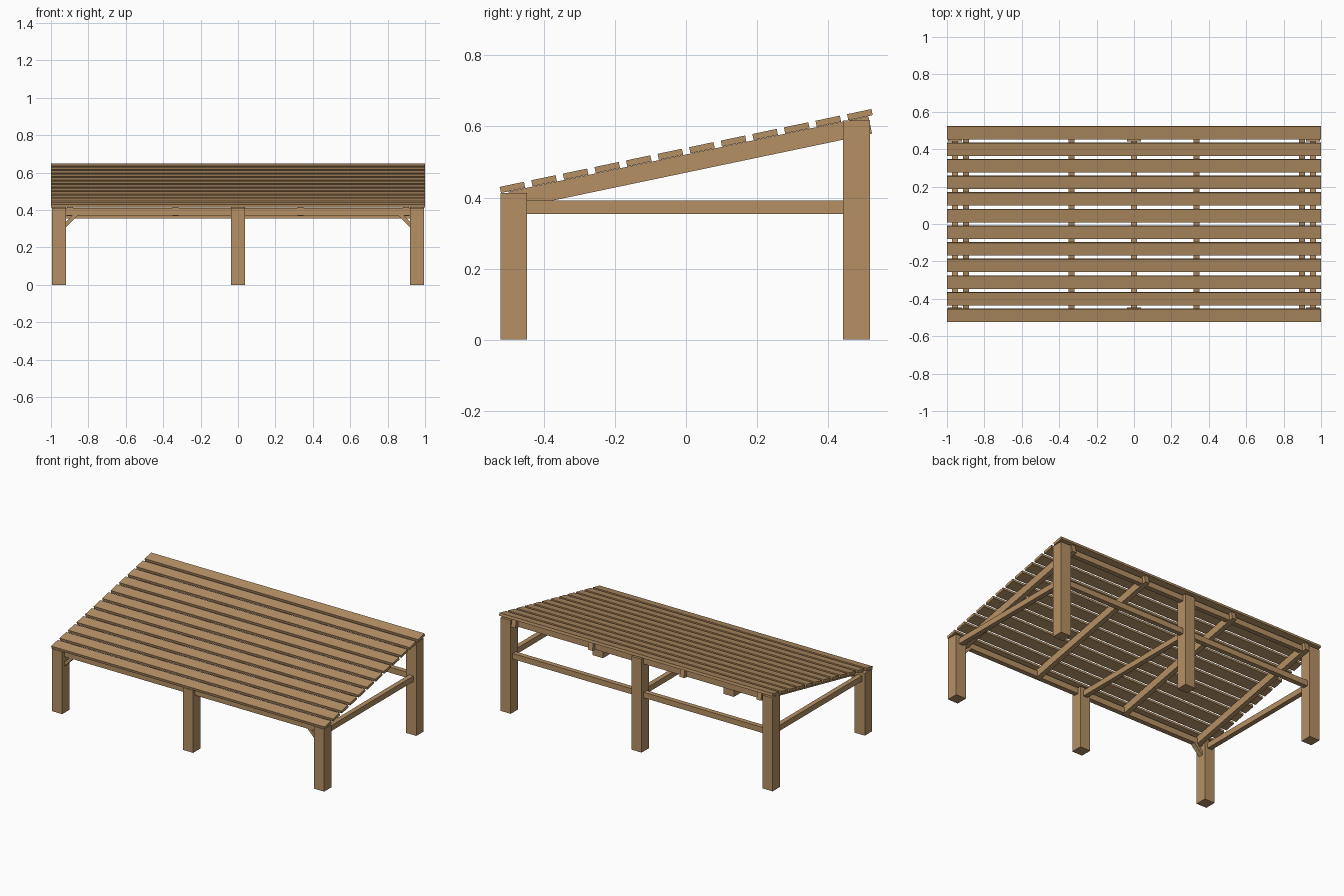
import bpy, math
from mathutils import Matrix, Vector

if "Cube" in bpy.data.objects:
    bpy.data.objects.remove(bpy.data.objects["Cube"])

wood = bpy.data.materials.new("warm wood")
wood.diffuse_color = (0.46, 0.28, 0.13, 1)
wood.use_nodes = True
wood.node_tree.nodes["Principled BSDF"].inputs["Base Color"].default_value = wood.diffuse_color


def box(name, center, size, rot=(0, 0, 0)):
    bpy.ops.mesh.primitive_cube_add(size=1, location=center, rotation=rot)
    ob = bpy.context.object
    ob.name = name
    ob.scale = size
    ob.data.materials.append(wood)
    return ob


def span(name, x, y, z):
    # axis-aligned box from (min, max) ranges
    box(name, [(a + b) / 2 for a, b in (x, y, z)], [b - a for a, b in (x, y, z)])


FY, BY = -0.4845, 0.4795      # post rows
W = 0.075                     # post width
FZ, BZ = 0.412, 0.617         # post heights
SLOPE = math.atan(0.2095)
RAIL_Z = (0.354, 0.391)
T = 0.016                     # half thickness of rails

# posts
for x in (-0.958, 0, 0.958):
    for name, y, h in (("front_post", FY, FZ), ("back_post", BY, BZ)):
        span(name, (x - W / 2, x + W / 2), (y - W / 2, y + W / 2), (0, h))
    # front-to-back rails
    span("side_rail", (x - T, x + T), (FY + W / 2, BY - W / 2), RAIL_Z)

# rails running along the length, between posts
for s in (-1, 1):
    xr = tuple(sorted((s * W / 2, s * (0.958 - W / 2))))
    span("back_rail", xr, (BY - T, BY + T), RAIL_Z)
    span("front_top_beam", xr, (FY - T, FY + T), (0.372, 0.411))
    span("back_top_beam", xr, (BY - T, BY + T), (0.578, 0.615))
    # corner braces on the outer front posts
    box("corner_brace", (s * 0.896, FY, 0.347), (0.09, 0.03, 0.02),
        (0, s * math.radians(45), 0))

# sloped slats
for i in range(12):
    t = i / 11
    box("roof_slat", (0, -0.488 + 0.977 * t, 0.4285 + 0.2045 * t),
        (2.0, 0.07, 0.0175), (SLOPE, 0, 0))

# rafters under the slats
top_a = Vector((0, -0.499, 0.4165))
top_b = Vector((0, 0.513, 0.4165 + 1.012 * 0.2095))
D = 0.05
down = Matrix.Rotation(SLOPE, 3, 'X') @ Vector((0, 0, -D / 2))
mid = (top_a + top_b) / 2 + down
for x in (-0.898, -0.335, 0.335, 0.898):
    box("rafter", (x, mid.y, mid.z), (0.032, (top_b - top_a).length, D), (SLOPE, 0, 0))
